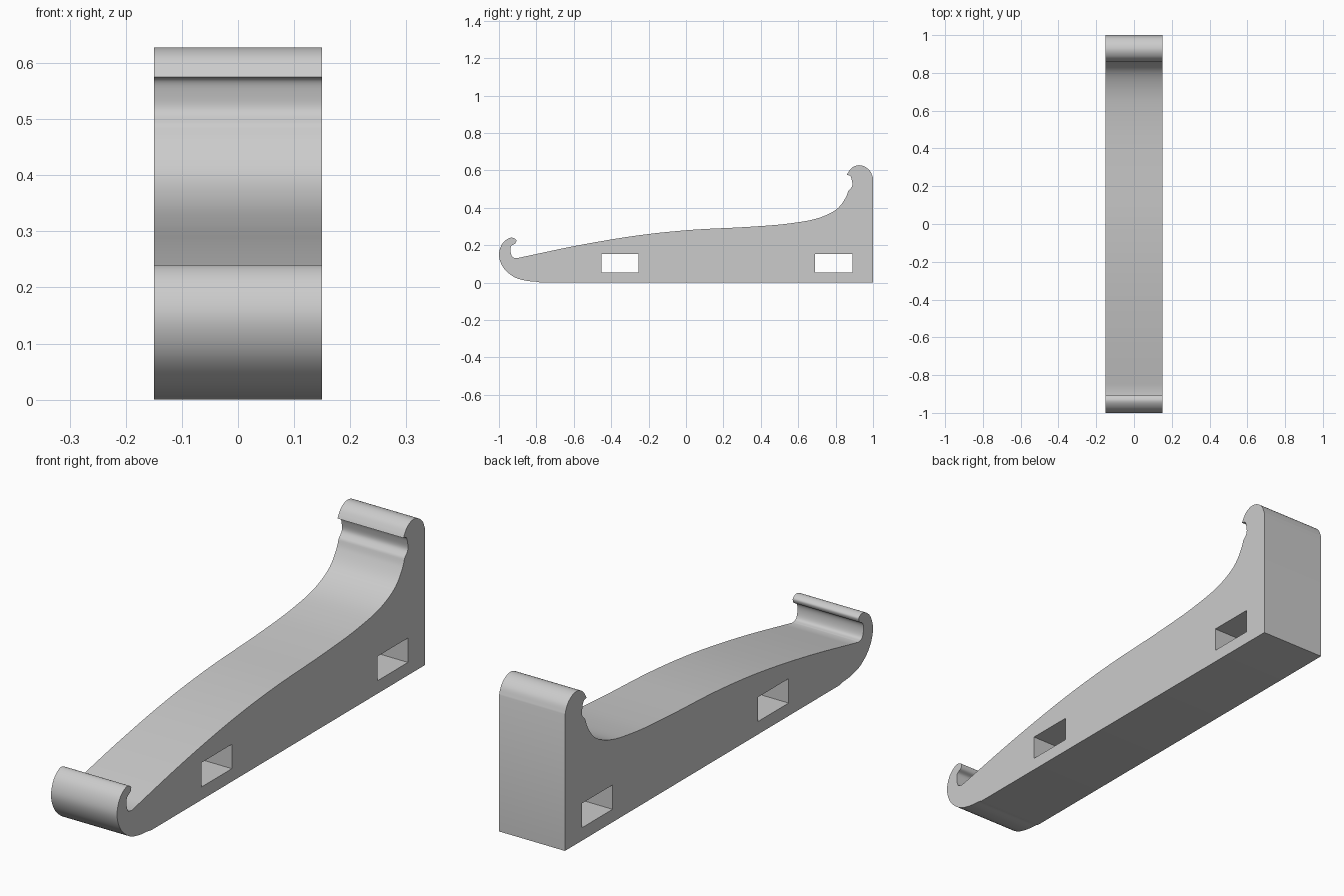
import bpy
import bmesh
import math
from mathutils import Vector

cube = bpy.data.objects.get("Cube")
if cube:
    bpy.data.objects.remove(cube, do_unlink=True)

HALF_WIDTH = 0.15

grey = bpy.data.materials.new("plain grey")
grey.use_nodes = True
grey.diffuse_color = (0.6, 0.6, 0.6, 1)
grey.node_tree.nodes["Principled BSDF"].inputs["Base Color"].default_value = (0.6, 0.6, 0.6, 1)


def spline(points, steps=6):
    """Smooth centripetal curve through (y, z) points, without its last point."""
    p = [Vector(q) for q in points]
    p = [2 * p[0] - p[1]] + p + [2 * p[-1] - p[-2]]
    out = []
    for a, b, c, d in zip(p, p[1:], p[2:], p[3:]):
        t1 = (b - a).length ** 0.5
        t2 = t1 + (c - b).length ** 0.5
        t3 = t2 + (d - c).length ** 0.5
        for i in range(steps):
            t = t1 + (t2 - t1) * i / steps
            ab = a.lerp(b, t / t1)
            bc = b.lerp(c, (t - t1) / (t2 - t1))
            cd = c.lerp(d, (t - t2) / (t3 - t2))
            out.append(ab.lerp(bc, t / t2).lerp(bc.lerp(cd, (t - t1) / (t3 - t1)), (t - t1) / (t2 - t1)))
    return out


def extrude_profile(name, profile, half):
    """Solid made by extruding a (y, z) outline along x."""
    bm = bmesh.new()
    face = bm.faces.new([bm.verts.new((-half, y, z)) for y, z in profile])
    ext = bmesh.ops.extrude_face_region(bm, geom=[face])["geom"]
    moved = [v for v in ext if isinstance(v, bmesh.types.BMVert)]
    bmesh.ops.translate(bm, verts=moved, vec=(2 * half, 0, 0))
    bmesh.ops.recalc_face_normals(bm, faces=bm.faces)
    mesh = bpy.data.meshes.new(name)
    bm.to_mesh(mesh)
    bm.free()
    mesh.materials.append(grey)
    obj = bpy.data.objects.new(name, mesh)
    bpy.context.collection.objects.link(obj)
    return obj


# Outline sections, joined at sharp corners
rear_hook = [(1, .56), (.985, .595), (.955, .62), (.92, .627), (.885, .612), (.86, .578)]
rear_notch = [(.86, .575), (.878, .57), (.887, .545), (.888, .515), (.868, .49)]
deck = [(.868, .49), (.854, .455), (.81, .396), (.715, .347), (.554, .316), (.34, .298),
        (.02, .281), (-.25, .253), (-.57, .2), (-.905, .13)]
front_notch = [(-.905, .13), (-.928, .137), (-.938, .172), (-.933, .197), (-.912, .21),
               (-.908, .228), (-.935, .24), (-.978, .213), (-1, .15), (-.978, .082),
               (-.92, .03), (-.855, .01), (-.795, .004)]

outline = [Vector((1, 0))]
for section in (rear_hook, rear_notch, deck, front_notch):
    outline += spline(section)
outline += [Vector((-.795, .004)), Vector((-.78, 0))]
stand = extrude_profile("stand_body", outline, HALF_WIDTH)

# Two rectangular slots through the sides
for name, y in (("front_slot_cutter", -.353), ("rear_slot_cutter", .79)):
    slot = [(y - .099, .053), (y + .099, .053), (y + .099, .153), (y - .099, .153)]
    cutter = extrude_profile(name, slot, HALF_WIDTH + .1)
    cutter.hide_render = True
    cutter.hide_set(True)
    cut = stand.modifiers.new(name, "BOOLEAN")
    cut.operation = "DIFFERENCE"
    cut.solver = "EXACT"
    cut.object = cutter

# Apply the cuts, then smooth the curved surfaces
bpy.ops.object.select_all(action="DESELECT")
bpy.context.view_layer.objects.active = stand
stand.select_set(True)
for modifier in list(stand.modifiers):
    bpy.ops.object.modifier_apply(modifier=modifier.name)
for cutter in [o for o in bpy.data.objects if o.name.endswith("slot_cutter")]:
    bpy.data.objects.remove(cutter, do_unlink=True)
bpy.ops.object.shade_smooth_by_angle(angle=math.radians(35))
